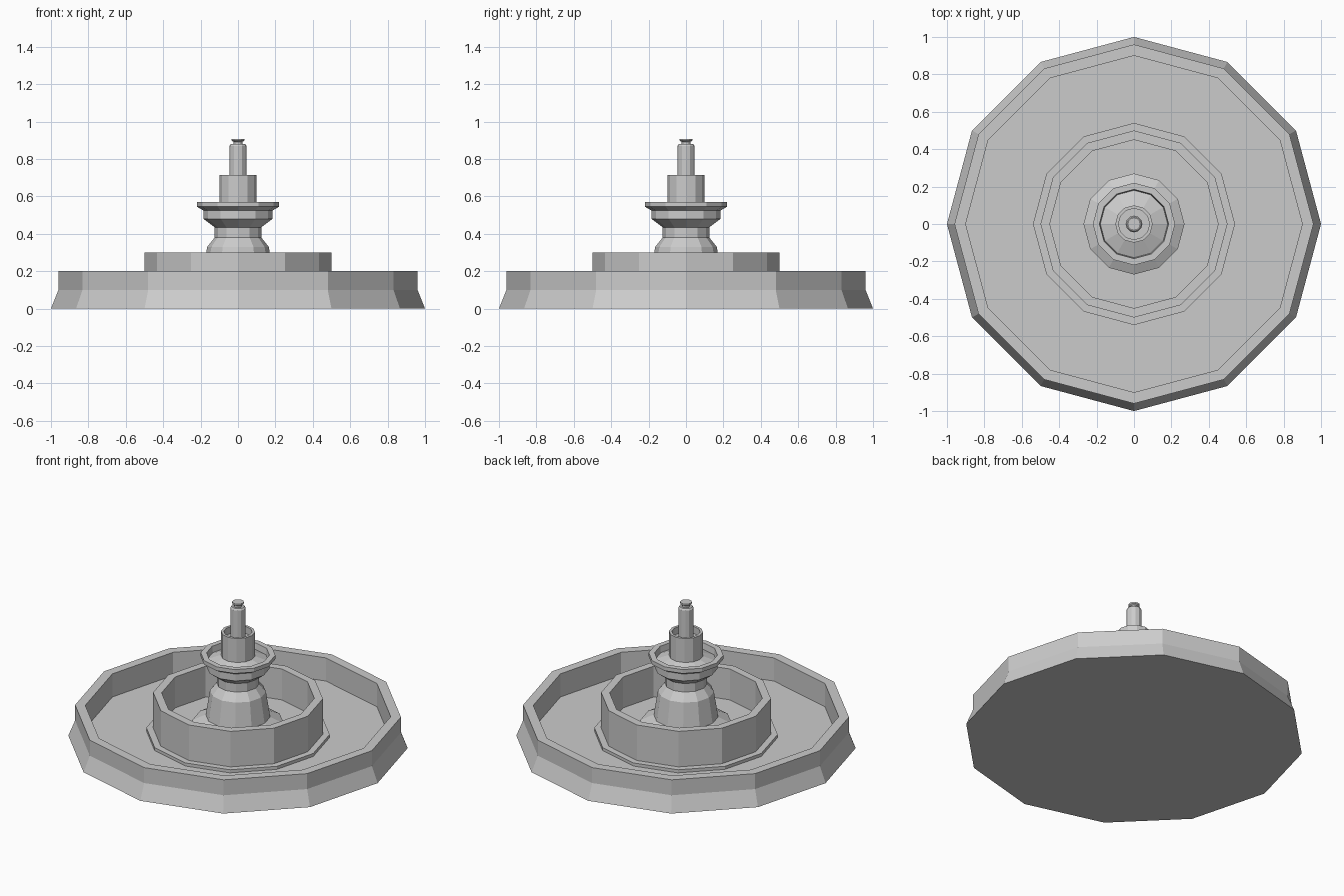
import bpy, bmesh, math

if "Cube" in bpy.data.objects:
    bpy.data.objects.remove(bpy.data.objects["Cube"])

SIDES = 12

stone = bpy.data.materials.new("grey_stone")
stone.diffuse_color = (0.6, 0.6, 0.6, 1)
stone.use_nodes = True
stone.node_tree.nodes["Principled BSDF"].inputs["Base Color"].default_value = stone.diffuse_color


def lathe(name, profile):
    """Turn a (radius, z) profile, bottom to top, into a capped 12-sided solid."""
    bm = bmesh.new()
    rings = []
    for r, z in profile:
        rings.append([bm.verts.new((r * math.cos(2 * math.pi * i / SIDES),
                                    r * math.sin(2 * math.pi * i / SIDES), z))
                      for i in range(SIDES)])
    for a, b in zip(rings, rings[1:]):
        for i in range(SIDES):
            j = (i + 1) % SIDES
            bm.faces.new((a[i], a[j], b[j], b[i]))
    bm.faces.new(rings[0][::-1])
    bm.faces.new(rings[-1])
    mesh = bpy.data.meshes.new(name)
    bm.to_mesh(mesh)
    bm.free()
    mesh.materials.append(stone)
    obj = bpy.data.objects.new(name, mesh)
    bpy.context.collection.objects.link(obj)
    return obj


# wide outer basin, with the raised inner basin and its low plinth
lathe("basins", [
    (1.0, 0), (0.96, 0.10), (0.96, 0.20), (0.90, 0.20), (0.90, 0.05),
    (0.54, 0.05), (0.54, 0.07), (0.50, 0.07), (0.50, 0.30),
    (0.45, 0.30), (0.45, 0.10)])

# flared pedestal carrying the small upper bowl
lathe("pedestal_and_bowl", [
    (0.27, 0.10), (0.27, 0.13), (0.19, 0.17), (0.165, 0.33), (0.125, 0.38),
    (0.125, 0.435), (0.185, 0.48), (0.185, 0.525), (0.22, 0.545),
    (0.22, 0.57), (0.185, 0.57), (0.18, 0.53), (0.10, 0.56)])

# hollow-topped column
lathe("column", [
    (0.10, 0.55), (0.10, 0.715), (0.083, 0.715), (0.083, 0.67)])

# thin spout with a small nozzle cap
lathe("spout", [
    (0.045, 0.66), (0.045, 0.87), (0.038, 0.88), (0.025, 0.88),
    (0.025, 0.892), (0.034, 0.898), (0.034, 0.908)])
